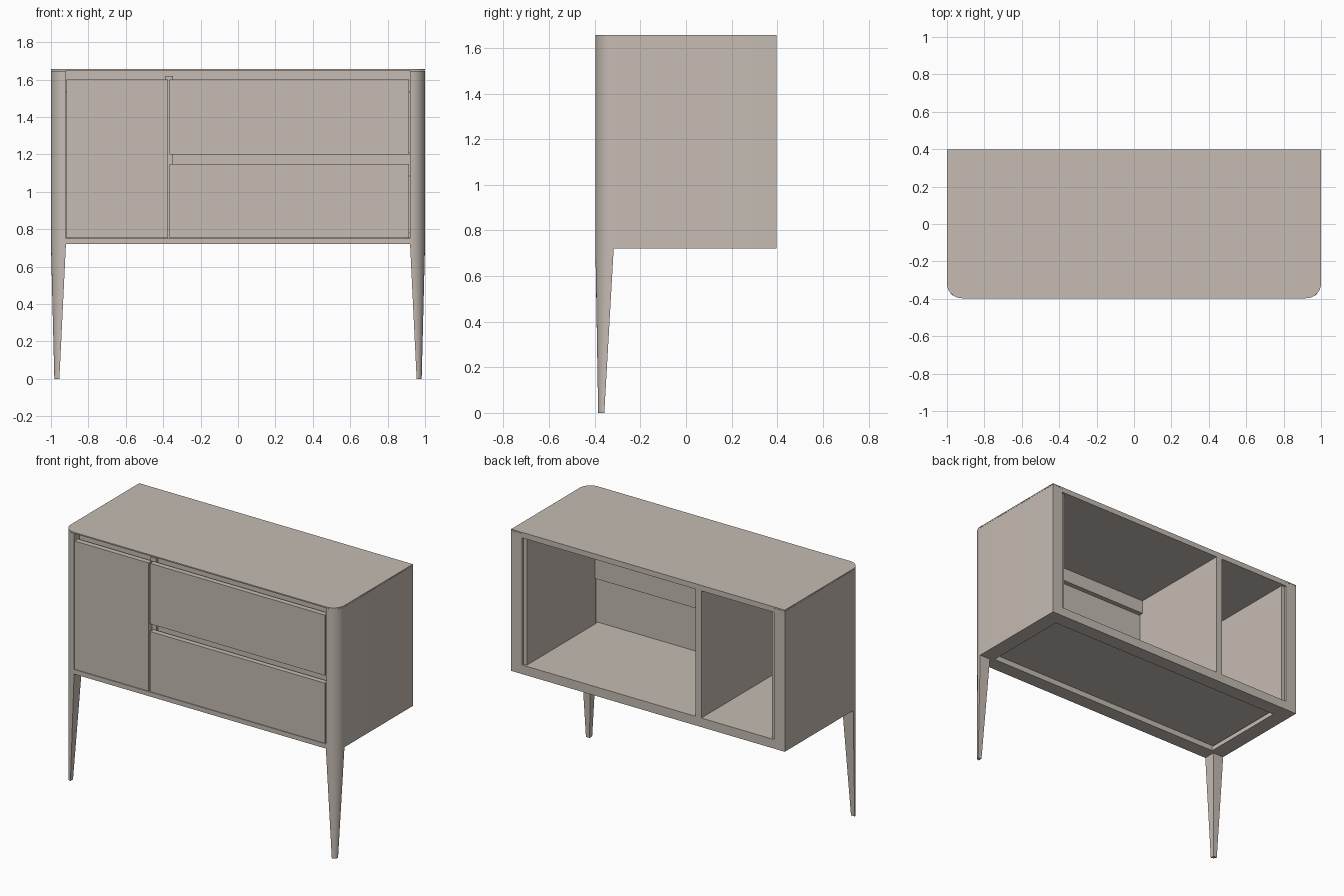
import bpy, bmesh, math

if "Cube" in bpy.data.objects:
    bpy.data.objects.remove(bpy.data.objects["Cube"])

mat = bpy.data.materials.new("warm_greige")
mat.diffuse_color = (0.56, 0.50, 0.45, 1)
mat.use_nodes = True
mat.node_tree.nodes["Principled BSDF"].inputs["Base Color"].default_value = mat.diffuse_color


def finish(name, bm):
    bmesh.ops.recalc_face_normals(bm, faces=bm.faces)
    me = bpy.data.meshes.new(name)
    bm.to_mesh(me)
    bm.free()
    me.materials.append(mat)
    me.shade_smooth()
    me.set_sharp_from_angle(angle=math.radians(30))
    ob = bpy.data.objects.new(name, me)
    bpy.context.collection.objects.link(ob)
    return ob


def loft(name, low, z0, high, z1):
    """Solid between two outlines with equal point counts."""
    bm = bmesh.new()
    a = [bm.verts.new((x, y, z0)) for x, y in low]
    b = [bm.verts.new((x, y, z1)) for x, y in high]
    n = len(a)
    bm.faces.new(a)
    bm.faces.new(b)
    for i in range(n):
        j = (i + 1) % n
        bm.faces.new((a[i], a[j], b[j], b[i]))
    return finish(name, bm)


def box(name, x0, x1, y0, y1, z0, z1):
    return loft(name, [(x0, y0), (x1, y0), (x1, y1), (x0, y1)], z0,
                [(x0, y0), (x1, y0), (x1, y1), (x0, y1)], z1)


def arc(cx, cy, r, n=12):
    """Rounded front right corner, from the front round to the side."""
    return [(cx + r * math.sin(math.pi / 2 * i / n),
             cy - r * math.cos(math.pi / 2 * i / n)) for i in range(n + 1)]


def flip(points, s):
    return [(x * s, y) for x, y in points]


Y = 0.397          # half depth
R = 0.08           # front corner radius
CX, CY = 1 - R, R - Y

# Side panels with rounded front edge, inner liners and tapered front legs
side_outline = arc(CX, CY, R) + [(1, Y), (CX, Y)]
leg_top = arc(CX, CY, R) + [(CX, CY)]
leg_foot = arc(0.955, -0.358, 0.027) + [(0.955, -0.358)]
for s, tag in ((-1, "left"), (1, "right")):
    loft(tag + "_side", flip(side_outline, s), 0.72, flip(side_outline, s), 1.647)
    loft(tag + "_front_leg", flip(leg_foot, s), 0, flip(leg_top, s), 0.72)
    xs = sorted((s * 0.895, s * CX))
    box(tag + "_liner", *xs, -0.34, Y - 0.015, 0.78, 1.62)
    box(tag + "_base_rail", *xs, -Y, Y, 0.72, 0.75)

# Thin top slab and the panel under it
right = arc(CX, CY, R)
slab = right + [(1, Y), (-1, Y)] + flip(right, -1)[::-1]
loft("top_slab", slab, 1.648, slab, 1.656)
box("top_inner_panel", -CX, CX, -0.335, Y, 1.62, 1.648)

# Base rails around a recessed floor
box("front_base_rail", -CX, CX, -Y, -0.30, 0.72, 0.75)
box("front_floor_edge", -0.9, 0.9, -0.36, -0.30, 0.75, 0.78)
box("back_base_rail", -CX, CX, 0.30, Y, 0.72, 0.78)
box("floor", -CX, CX, -0.30, 0.30, 0.757, 0.78)

# Divider between the compartments
box("divider", -0.39, -0.347, -0.355, Y, 0.78, 1.62)

# Door and drawer fronts
FRONT, BACK = -Y, -0.362
box("door", -0.916, -0.375, FRONT, BACK, 0.753, 1.6)
box("upper_drawer_front", -0.365, 0.913, FRONT, BACK, 1.2, 1.6)
box("lower_drawer_front", -0.365, 0.913, FRONT, BACK, 0.753, 1.15)

# Finger grip channels behind the panel tops
for tag, x0, z0, z1 in (("top", -CX, 1.53, 1.64), ("middle", -0.36, 1.08, 1.21)):
    box(tag + "_grip_back", x0, CX, -0.34, -0.33, z0, z1)
    box(tag + "_grip_bottom", x0, CX, BACK, -0.34, z0, z0 + 0.01)
box("middle_grip_top", -0.36, CX, BACK, -0.34, 1.2, 1.21)
